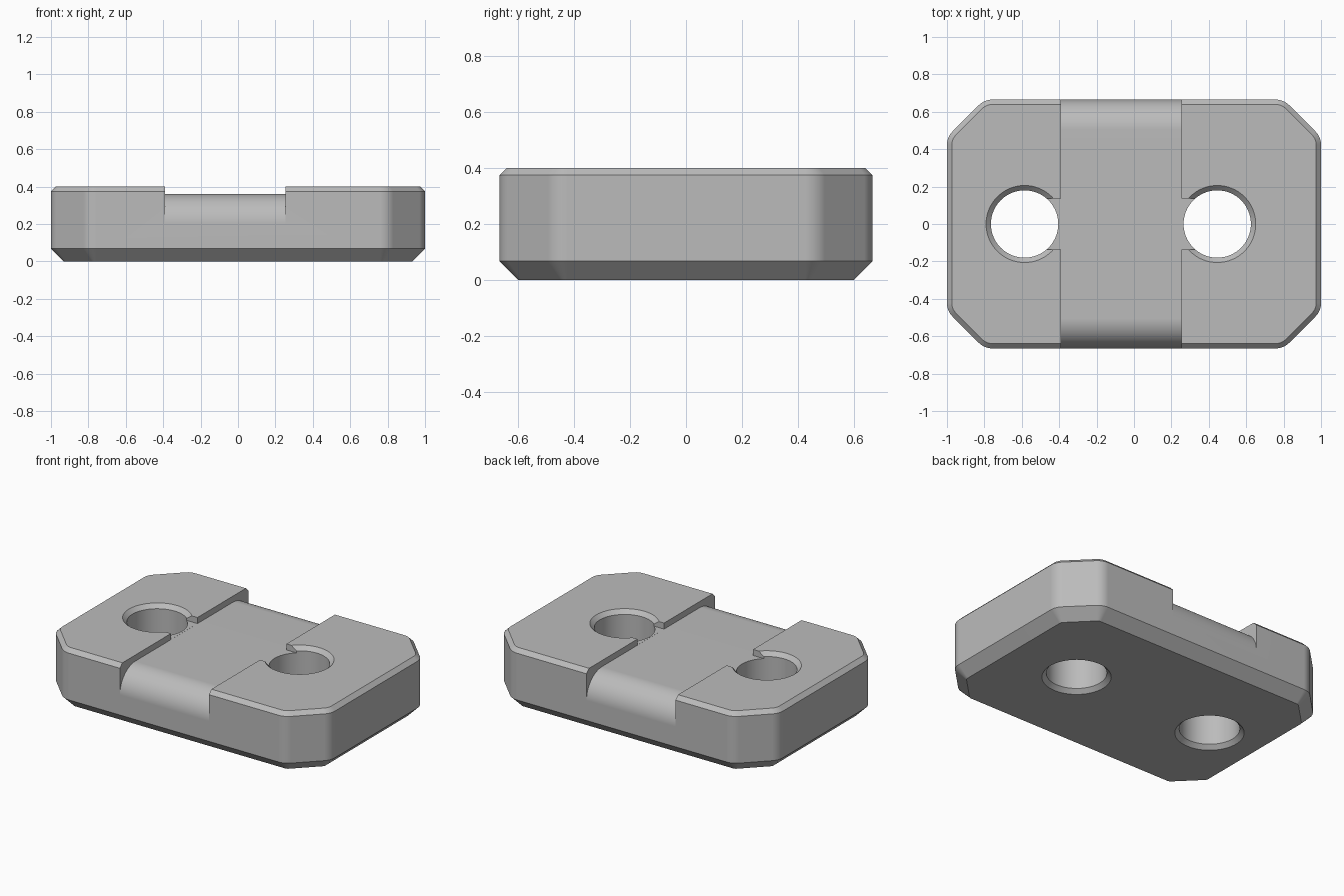
import bpy, bmesh, math

cube = bpy.data.objects.get("Cube")
if cube:
    bpy.data.objects.remove(cube, do_unlink=True)

HALF_X, HALF_Y, HEIGHT = 1.0, 0.665, 0.4
CORNER_CUT, CORNER_RADIUS = 0.2, 0.1
BOTTOM_BEVEL, TOP_BEVEL = 0.068, 0.026
CHANNEL_LEFT, CHANNEL_RIGHT, FLOOR = 0.255, -0.39, 0.36
LIP_RADIUS = 0.16
HOLE_X = (-0.585, 0.445)
HOLE_RADIUS, RIM = 0.18, 0.026
SLOT_HALF = 0.137

steel = bpy.data.materials.new("grey steel")
steel.use_nodes = True
GREY = (0.5, 0.5, 0.5, 1)
steel.diffuse_color = GREY
steel.node_tree.nodes["Principled BSDF"].inputs["Base Color"].default_value = GREY


def outline(inset):
    """Octagon with rounded corners, moved inward by inset."""
    hx, hy = HALF_X - inset, HALF_Y - inset
    cut = CORNER_CUT - inset * (2 - math.sqrt(2))
    r = CORNER_RADIUS - inset
    t = r * math.tan(math.pi / 8)
    centres = [(hx - r, hy - cut - t, 0), (hx - cut - t, hy - r, 45)]
    quarter = []
    for cx, cy, start in centres:
        for i in range(9):
            a = math.radians(start + 45 * i / 8)
            quarter.append((cx + r * math.cos(a), cy + r * math.sin(a)))
    mirrored = [(-x, y) for x, y in reversed(quarter)]
    half = quarter + mirrored
    return half + [(-x, -y) for x, y in half]


def loft(name, rings):
    """Join closed rings of equal length and cap both ends."""
    bm = bmesh.new()
    loops = [[bm.verts.new(p) for p in ring] for ring in rings]
    n = len(loops[0])
    for a, b in zip(loops, loops[1:]):
        for i in range(n):
            j = (i + 1) % n
            bm.faces.new((a[i], a[j], b[j], b[i]))
    bm.faces.new(loops[0])
    bm.faces.new(loops[-1])
    bmesh.ops.recalc_face_normals(bm, faces=bm.faces)
    mesh = bpy.data.meshes.new(name)
    bm.to_mesh(mesh)
    bm.free()
    mesh.materials.append(steel)
    obj = bpy.data.objects.new(name, mesh)
    bpy.context.collection.objects.link(obj)
    return obj


def carve(body, cutter):
    bpy.context.view_layer.objects.active = body
    mod = body.modifiers.new("cut", "BOOLEAN")
    mod.operation, mod.solver, mod.object = "DIFFERENCE", "EXACT", cutter
    bpy.ops.object.modifier_apply(modifier=mod.name)
    bpy.data.objects.remove(cutter, do_unlink=True)


# Bevelled plate body
levels = [(BOTTOM_BEVEL, 0), (0, BOTTOM_BEVEL), (0, HEIGHT - TOP_BEVEL), (TOP_BEVEL, HEIGHT)]
plate = loft("mounting_plate", [[(x, y, z) for x, y in outline(d)] for d, z in levels])

# Cross channel with rounded front and back lips
lip = []
for i in range(17):
    a = math.pi / 2 * i / 16
    lip.append((HALF_Y - LIP_RADIUS + LIP_RADIUS * math.cos(a),
                FLOOR - LIP_RADIUS + LIP_RADIUS * math.sin(a)))
side = [(0.8, 0.6), (0.8, FLOOR - LIP_RADIUS)] + lip
profile = side + [(-y, z) for y, z in reversed(side)]
carve(plate, loft("channel_cutter", [[(x, y, z) for y, z in profile]
                                     for x in (CHANNEL_RIGHT, CHANNEL_LEFT)]))

# Bolt holes with bevelled rims, each opened into the channel by a slot
for cx, wall in zip(HOLE_X, (CHANNEL_RIGHT, CHANNEL_LEFT)):
    into = 0.03 if wall < 0 else -0.03
    corners = [(cx, -SLOT_HALF), (wall + into, -SLOT_HALF),
               (wall + into, SLOT_HALF), (cx, SLOT_HALF)]
    carve(plate, loft("slot_cutter", [[(x, y, z) for x, y in corners]
                                      for z in (FLOOR + 0.0005, 0.6)]))
    steps = [(HOLE_RADIUS + 2 * RIM, -RIM), (HOLE_RADIUS, RIM),
             (HOLE_RADIUS, HEIGHT - RIM), (HOLE_RADIUS + 2 * RIM, HEIGHT + RIM)]
    circle = [math.tau * i / 64 for i in range(64)]
    carve(plate, loft("hole_cutter", [[(cx + r * math.cos(a), r * math.sin(a), z) for a in circle]
                                      for r, z in steps]))

# Smooth curved walls, crisp edges
bpy.ops.object.select_all(action="DESELECT")
plate.select_set(True)
bpy.context.view_layer.objects.active = plate
bpy.ops.object.shade_smooth_by_angle(angle=math.radians(25))
normals = plate.modifiers.new("even_normals", "WEIGHTED_NORMAL")
normals.keep_sharp = True
